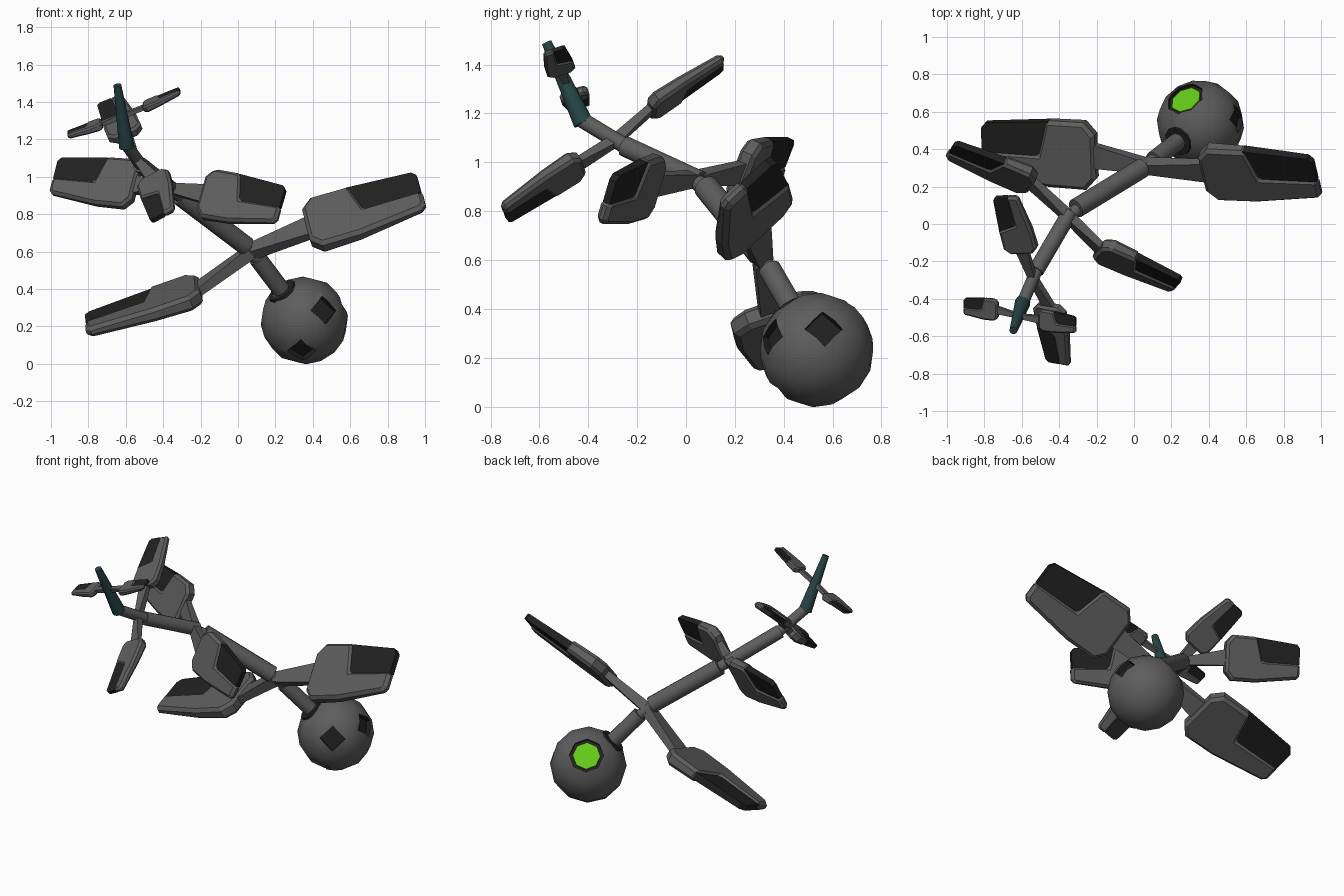
import bpy, bmesh, math
from mathutils import Vector, Matrix

if "Cube" in bpy.data.objects:
    bpy.data.objects.remove(bpy.data.objects["Cube"])


def mat(name, c):
    m = bpy.data.materials.new(name)
    m.diffuse_color = (*c, 1)
    m.use_nodes = True
    m.node_tree.nodes["Principled BSDF"].inputs["Base Color"].default_value = m.diffuse_color
    return m


GREY = mat("dark_grey", (0.11, 0.11, 0.11))
BLACK = mat("near_black", (0.015, 0.015, 0.015))
TEAL = mat("dark_teal", (0.02, 0.06, 0.06))
GREEN = mat("green_glow", (0.13, 0.6, 0.01))


def finish(name, bm, m, smooth=False):
    bmesh.ops.recalc_face_normals(bm, faces=bm.faces)
    me = bpy.data.meshes.new(name)
    bm.to_mesh(me)
    bm.free()
    ob = bpy.data.objects.new(name, me)
    bpy.context.collection.objects.link(ob)
    me.materials.append(m)
    if smooth:
        bpy.context.view_layer.objects.active = ob
        bpy.ops.object.select_all(action='DESELECT')
        ob.select_set(True)
        bpy.ops.object.shade_smooth_by_angle(angle=math.radians(40))
    return ob


def rod(name, a, b, r1, r2, m=GREY, sides=12, smooth=True):
    a, b = Vector(a), Vector(b)
    bm = bmesh.new()
    rot = (b - a).to_track_quat('Z', 'Y').to_matrix().to_4x4()
    bmesh.ops.create_cone(bm, cap_ends=True, segments=sides, radius1=r1, radius2=r2,
                          depth=(b - a).length, matrix=Matrix.Translation((a + b) / 2) @ rot)
    return finish(name, bm, m, smooth)


def prism(name, pts, frame, size, m, bevel):
    """Outline in (length, width), thinning towards the tip, placed by frame."""
    o, u, w, n = frame
    length, half, thick = size
    bm = bmesh.new()
    rings = []
    for side in (-1, 1):
        rings.append([bm.verts.new(o + u * s * length + w * q * half
                      + n * side * thick / 2 * (1 - 0.35 * s)) for s, q in pts])
    bm.faces.new(rings[0][::-1])
    bm.faces.new(rings[1])
    k = len(pts)
    for i in range(k):
        j = (i + 1) % k
        bm.faces.new((rings[0][i], rings[0][j], rings[1][j], rings[1][i]))
    ob = finish(name, bm, m)
    if bevel:
        mod = ob.modifiers.new("edge", 'BEVEL')
        mod.width = bevel
        mod.segments = 1
        mod.limit_method = 'ANGLE'
        mod.angle_limit = math.radians(50)
    return ob


BLADE = [(0, -.65), (.09, -1), (.42, -1), (.96, -.75), (1, -.6), (1, -.05),
         (.5, -.05), (.42, .98), (.09, 1), (0, .65)]
INSET = [(.40, .96), (.95, .78), (.99, .62), (.99, -.1), (.47, -.1)]


def paddle(name, joint, root, tip, wdir, width, thick):
    joint, root, tip = Vector(joint), Vector(root), Vector(tip)
    u = (tip - root).normalized()
    w = Vector(wdir)
    w = (w - u * w.dot(u)).normalized()
    f = (root, u, w, u.cross(w))
    L = (tip - root).length
    prism(name + "_blade", BLADE, f, (L, width / 2, thick), GREY, thick * 0.22)
    prism(name + "_inset", INSET, f, (L, width / 2, thick * 0.65), BLACK, 0)
    # arm, flaring towards the blade
    a = root + u * L * 0.04 - joint
    ua = a.normalized()
    wa = (w - ua * w.dot(ua)).normalized()
    prism(name + "_arm", [(0, -.5), (1, -1), (1, 1), (0, .5)],
          (joint, ua, wa, ua.cross(wa)), (a.length, width * 0.18, thick * 0.75), GREY, 0)


# body chain, from the head end to the tail
HEAD = Vector((.355, .535, .232))
J1, J2 = Vector((.07, .315, .61)), Vector((-.34, .065, .92))
J3, J4 = Vector((-.53, -.26, 1.07)), Vector((-.595, -.42, 1.17))
TAIL = Vector((-.645, -.57, 1.49))

rod("neck", HEAD, J1.lerp(HEAD, .12), .048, .048)
rod("front_joint", J1.lerp(HEAD, .2), J1.lerp(J2, .12), .034, .034)
rod("front_body", J1.lerp(J2, .06), J1.lerp(J2, .93), .053, .053)
rod("middle_joint", J1.lerp(J2, .85), J2.lerp(J3, .15), .034, .034)
rod("middle_body", J2.lerp(J3, .02), J2.lerp(J3, .97), .043, .043)
rod("rear_body", J2.lerp(J3, .93), J4, .033, .033)
rod("tail_spike", J4 - Vector((0, 0, .01)), TAIL, .042, .021, TEAL)

# four pairs of paddles: joint, root, tip, width direction
paddle("front_right_paddle", (.07, .31, .6), (.37, .285, .725), (.985, .25, .92), (-.19, .72, .66), .38, .09)
paddle("front_left_paddle", (.07, .31, .6), (-.2, .365, .4), (-.815, .41, .205), (-.02, .94, .33), .38, .09)
paddle("middle_right_paddle", (-.36, .05, .935), (-.19, -.13, .91), (.235, -.325, .845), (.15, .32, .93), .28, .075)
paddle("middle_left_paddle", (-.36, .05, .935), (-.54, .22, .955), (-.985, .4, 1.0), (.16, .37, .9), .28, .075)
paddle("rear_left_paddle", (-.54, -.29, 1.09), (-.595, -.15, 1.215), (-.685, .15, 1.41), (-.87, -.17, -.46), .19, .06)
paddle("rear_right_paddle", (-.54, -.29, 1.09), (-.455, -.43, 1.0), (-.4, -.745, .79), (-.87, .15, -.48), .19, .06)
paddle("tail_right_paddle", (-.62, -.49, 1.325), (-.505, -.51, 1.37), (-.31, -.54, 1.46), (0, .92, .3), .12, .04)
paddle("tail_left_paddle", (-.62, -.49, 1.325), (-.725, -.46, 1.285), (-.91, -.44, 1.225), (0, .92, .3), .12, .04)

# round head with an eye socket and square ports cut in
eye = Vector((-.39, .65, .65)).normalized()
bm = bmesh.new()
bmesh.ops.create_uvsphere(bm, u_segments=12, v_segments=8, radius=.235,
                          matrix=Matrix.Translation(HEAD) @ eye.to_track_quat('Z', 'Y').to_matrix().to_4x4())
head = finish("head", bm, GREY, True)


def cut(direction, r, sides):
    d = Vector(direction).normalized()
    c = rod("cutter", HEAD + d * .19, HEAD + d * .3, r, r, BLACK, sides, False)
    mod = head.modifiers.new("cut", 'BOOLEAN')
    mod.operation = 'DIFFERENCE'
    mod.solver = 'EXACT'
    mod.material_mode = 'TRANSFER'
    mod.object = c
    bpy.context.view_layer.objects.active = head
    bpy.ops.object.modifier_apply(modifier=mod.name)
    bpy.data.objects.remove(c)


cut(eye, .105, 8)
for d in ((.105, -.185, .055), (-.015, -.15, -.16), (.2, .03, .09)):
    cut(d, .078, 4)
rod("eye_lens", HEAD + eye * .18, HEAD + eye * .2, .085, .085, GREEN, 8, False)

# dark collar where the neck meets the head
n = (J1 - HEAD).normalized()
rod("neck_collar", HEAD + n * .17, HEAD + n * .225, .092, .08, BLACK)
